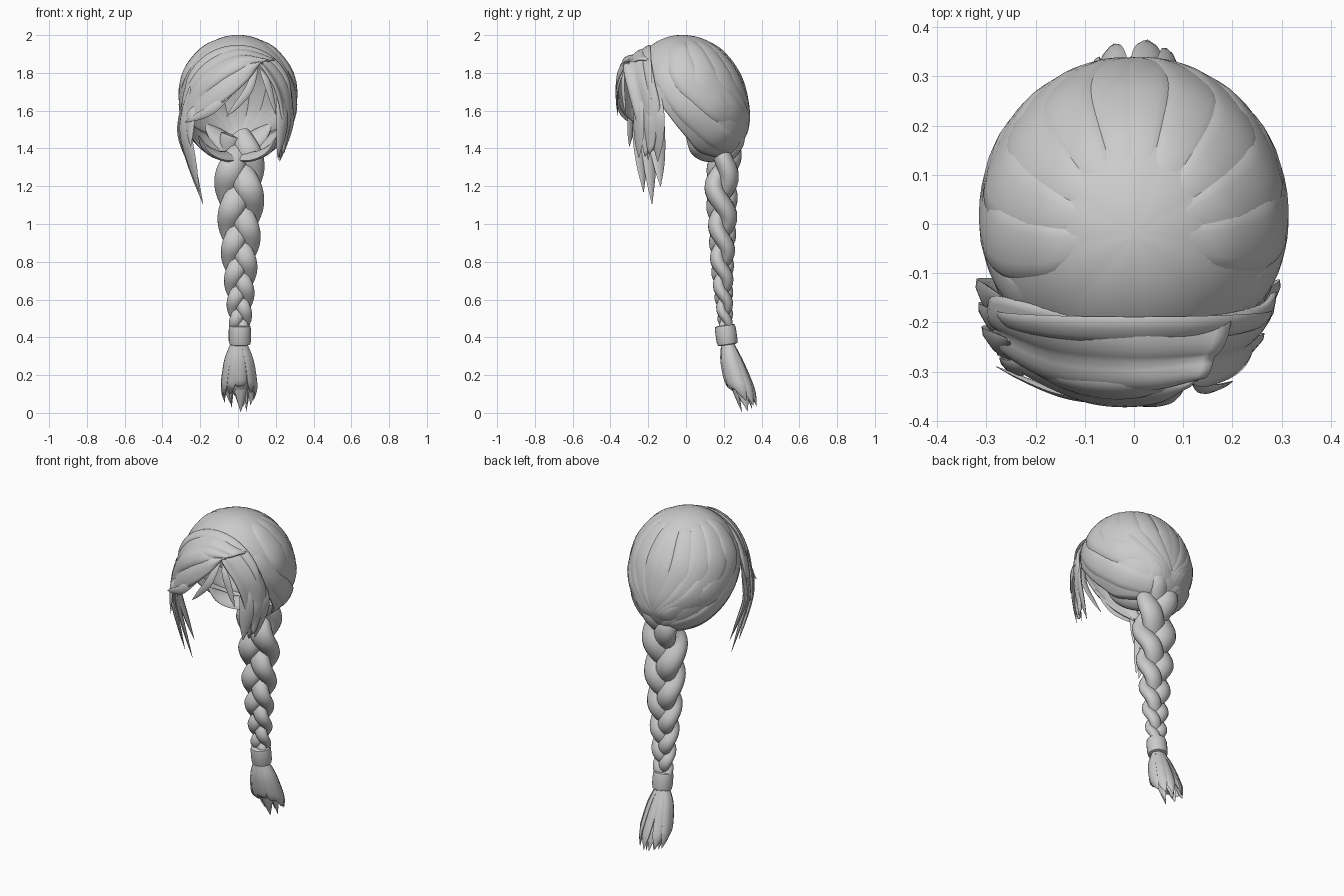
import bpy, bmesh, random
from math import sin, cos, pi, radians
from mathutils import Vector

if "Cube" in bpy.data.objects:
    bpy.data.objects.remove(bpy.data.objects["Cube"])

random.seed(4)
HEAD = Vector((0, 0, 1.66))


def spline(pts, res=6):
    """Catmull-Rom resampling of tuples of any length."""
    P = [Vector(p) for p in pts]
    P = [2 * P[0] - P[1]] + P + [2 * P[-1] - P[-2]]
    out = []
    for i in range(1, len(P) - 2):
        a, b, c, d = P[i - 1:i + 3]
        for k in range(res):
            t = k / res
            out.append(0.5 * (2 * b + (c - a) * t + (2 * a - 5 * b + 4 * c - d) * t * t
                              + (3 * b - a - 3 * c + d) * t ** 3))
    return out + [P[-2]]


def finish(name, bm, solid=0, angle=50):
    bmesh.ops.recalc_face_normals(bm, faces=bm.faces)
    me = bpy.data.meshes.new(name)
    bm.to_mesh(me)
    bm.free()
    ob = bpy.data.objects.new(name, me)
    bpy.context.collection.objects.link(ob)
    if solid:
        m = ob.modifiers.new("thickness", 'SOLIDIFY')
        m.thickness, m.offset = solid, 0
    bpy.ops.object.select_all(action='DESELECT')
    ob.select_set(True)
    bpy.context.view_layer.objects.active = ob
    bpy.ops.object.shade_smooth_by_angle(angle=radians(angle))


def skin(bm, rows, closed, caps=True):
    vs = [[bm.verts.new(p) for p in r] for r in rows]
    n = len(vs[0])
    for a, b in zip(vs, vs[1:]):
        for j in range(n if closed else n - 1):
            k = (j + 1) % n
            bm.faces.new((a[j], a[k], b[k], b[j]))
    if closed and caps:
        bm.faces.new(vs[0])
        bm.faces.new(vs[-1])


def lock(bm, pts, flat, centre=None, n=10, res=6):
    """Sweep a flattened ellipse; pts are (x, y, z, half_width)."""
    S = spline(pts, res) if res > 1 else [Vector(p) for p in pts]
    pos = [Vector(s[:3]) for s in S]
    rows = []
    for i, p in enumerate(pos):
        t = (pos[min(i + 1, len(pos) - 1)] - pos[max(i - 1, 0)]).normalized()
        o = p - centre if centre else Vector((0, 1, 0))
        o = (o - t * o.dot(t)).normalized()
        s = t.cross(o)
        w = max(S[i][3], 0.001)
        rows.append([p + s * w * cos(2 * pi * k / n) + o * w * flat * sin(2 * pi * k / n)
                     for k in range(n)])
    skin(bm, rows, True)


def wisp(bm, root, mid, tip, w):
    """Pointed loose lock through three points, its root tucked in."""
    root, mid, tip = Vector(root), Vector(mid), Vector(tip)
    late = mid.lerp(tip, .5) + (mid - root).normalized() * .01
    lock(bm, [(*HEAD.lerp(root, .96), w * .1), (*root.lerp(mid, .5), w * .8), (*mid, w),
              (*late, w * .7), (*tip, .002)], .28, HEAD, 8)


def scalp(th, ph, r=1.0):
    """Head surface: th down from the crown, ph round from the front (degrees)."""
    th, ph = radians(th), radians(ph)
    z = HEAD.z + 0.335 * r * cos(th)
    low = max(0, 1.68 - z) / 0.33
    y = -sin(th) * cos(ph) * (0.30 if cos(ph) > 0 else 0.31) * r + 0.07 * low - 0.02 * cos(th)
    return Vector((0.302 * r * sin(th) * sin(ph), y, z))


# Cap of hair, open at the face and under the neck
edge = spline([(0, 46), (35, 58), (60, 92), (78, 128), (95, 148), (180, 163)], 12)
bm = bmesh.new()
rows = [[] for i in range(25)]
for j in range(96):
    ph = j * 360 / 96
    q = min(ph, 360 - ph)
    a, b = next((a, b) for a, b in zip(edge, edge[1:]) if b[0] >= q - .001)
    top = a[1] + (b[1] - a[1]) * (q - a[0]) / (b[0] - a[0])
    for i, row in enumerate(rows):
        th = top * i / 24
        row.append(scalp(th, ph, 1 + 0.006 * abs(sin(radians(ph * 4.5))) * sin(radians(th))))
skin(bm, rows, True, False)
bmesh.ops.remove_doubles(bm, verts=bm.verts, dist=.0005)
finish("hair_cap", bm, 0.012)

# Combed locks lying on the cap and gathering at the nape
bm = bmesh.new()
for side in (1, -1):
    for k in range(6):
        a, w = 58 + 23 * k + 2 * side, .08 - .006 * abs(k - 1.5)
        path = [(3, 0, .03), (20, 0, .38), (42, .01, .8), (70, .1, 1), (98, .38, .95),
                (118, .75, .7), (135, .95, .4)]
        path = [(t, a + (180 - a) * f, w * g) for t, f, g in path]
        if k == 0:  # lock along the hairline edge
            path = [(40, 48, .02), (68, 64, .05), (98, 86, .06), (124, 112, .065),
                    (138, 146, .055), (142, 174, .03)]
        lock(bm, [(*scalp(t, p * side, .992), v) for t, p, v in path], .28, HEAD, 12)
finish("combed_locks", bm)

# Tucked hair under the nape, closing in on the braid
bm = bmesh.new()
for s in (1, -1):
    lock(bm, [(s * .21, 0, 1.47, .004), (s * .17, .06, 1.40, .045), (s * .09, .12, 1.36, .05),
              (s * .01, .20, 1.36, .05)], .4, HEAD)
    lock(bm, [(s * .18, .23, 1.53, .01), (s * .11, .255, 1.46, .06), (s * .04, .245, 1.40, .06),
              (0, .2, 1.3, .02)], .5, HEAD)
finish("nape_hair", bm)


# Fringe sheets lofted across guide strands, with shallow grooves
def fringe(name, *rails):
    rows = []
    for col in zip(*[spline(r, 7) for r in rails]):
        rows.append([p + (p - HEAD).normalized() * .012 * (abs(sin(k * pi / 6)) - .6)
                     for k, p in enumerate(spline(col, 9))])
    b = bmesh.new()
    skin(b, rows, False)
    finish(name, b, 0.012)


fringe("fringe_sweep",
       [(.20, -.20, 1.87), (0, -.19, 1.935), (-.18, -.17, 1.875), (-.285, -.15, 1.71), (-.295, -.18, 1.45)],
       [(.15, -.30, 1.865), (.01, -.32, 1.87), (-.14, -.31, 1.79), (-.25, -.26, 1.66), (-.29, -.22, 1.46)],
       [(.11, -.32, 1.85), (.05, -.365, 1.76), (-.06, -.37, 1.66), (-.18, -.325, 1.58), (-.27, -.27, 1.54)])
fringe("fringe_side",
       [(0, -.19, 1.935), (.16, -.19, 1.885), (.265, -.17, 1.76), (.29, -.14, 1.6), (.245, -.175, 1.39)],
       [(.11, -.32, 1.85), (.14, -.325, 1.81), (.20, -.30, 1.7), (.23, -.26, 1.55), (.22, -.215, 1.36)])

# Loose pointed locks framing the face: three long on one side, three short on the other
bm = bmesh.new()
for i in range(3):
    y = -.155 - .045 * i
    wisp(bm, (-.28 + .007 * i, y, 1.73), (-.295 + .01 * i, y, 1.47),
         (-.205 + .02 * (i % 2), y + .02, 1.20 - .08 * (i % 2) - .015 * i), .05)
    y = -.15 - .05 * i
    wisp(bm, (.27 - .025 * i, y, 1.71), (.275 - .02 * i, y, 1.54), (.22 - .005 * i, y, 1.33 + .01 * i), .042)
wisp(bm, (-.22, -.29, 1.64), (-.25, -.29, 1.56), (-.25, -.30, 1.41), .03)
wisp(bm, (-.02, -.37, 1.70), (-.15, -.345, 1.60), (-.28, -.29, 1.54), .025)
wisp(bm, (.11, -.33, 1.84), (.05, -.365, 1.70), (-.06, -.36, 1.57), .022)
wisp(bm, (.12, -.33, 1.83), (.16, -.335, 1.73), (.20, -.32, 1.58), .02)
# Ridge along the hairline band, and one down the sweep
lock(bm, [(.278 * sin(a), -.185 - .03 * cos(a), 1.67 + .255 * cos(a), .012 + .022 * cos(a))
          for a in (-1.6 + .4 * k for k in range(9))], .35, HEAD)
lock(bm, [(.13, -.30, 1.855, .008), (.0, -.335, 1.845, .035), (-.13, -.325, 1.77, .038),
          (-.24, -.265, 1.65, .03), (-.285, -.23, 1.5, .005)], .3, HEAD)
finish("loose_locks", bm)

# Three-strand braid, tapering toward the tie
prof = spline([(1.47, .10, .245), (1.25, .128, .19), (1.0, .11, .193), (.75, .086, .193), (.43, .052, .212)], 40)
bm = bmesh.new()
for k in range(3):
    ang, pts = 2 * pi * k / 3, []
    for i, (z, W, y) in enumerate(prof):
        if i:
            ang += 1.22 * (prof[i - 1][0] - z) / W
        if i % 2 == 0:
            pts.append((.01 + .5 * W * sin(ang), y - .29 * W * sin(2 * ang), z, .56 * W))
    lock(bm, pts, .74, None, 14, 1)
finish("braid", bm)

# Hair tie: rounded sleeve, slightly tilted
bm = bmesh.new()
lock(bm, [(.01, .213 - .14 * h, .412 + h, r) for h, r in
          ((.052, .046), (.049, .055), (.03, .059), (-.03, .059), (-.049, .055), (-.052, .046))],
     .95, None, 24, 1)
finish("hair_tie", bm, 0, 40)

# Tassel of pointed locks below the tie
bm = bmesh.new()
lock(bm, [(.01, .217, .38, .035), (.005, .235, .28, .06), (.003, .265, .17, .065), (.003, .29, .09, .02)], .7)
for ring, n in ((1.0, 9), (.5, 4)):
    for k in range(n):
        a = 2 * pi * (k + random.uniform(-.2, .2)) / n
        cx, cy = ring * cos(a), ring * sin(a)
        tip = (.003 if ring < 1 else .06 - .04 * sin(a)) + random.uniform(0, .03)
        steps = [(.217, .38, .028, .02), (.24, .28, .062, .034), (.275, .17, .08, .036),
                 (.30, (.17 + tip) / 2, .084, .026), (.322, tip, .078, .001)]
        lock(bm, [(.005 + s * cx, y + .7 * s * cy, z, w) for y, z, s, w in steps], .45,
             Vector((.005, .25, .25)) - Vector((cx, cy, 0)) * .3, 8, 5)
finish("tassel", bm)
